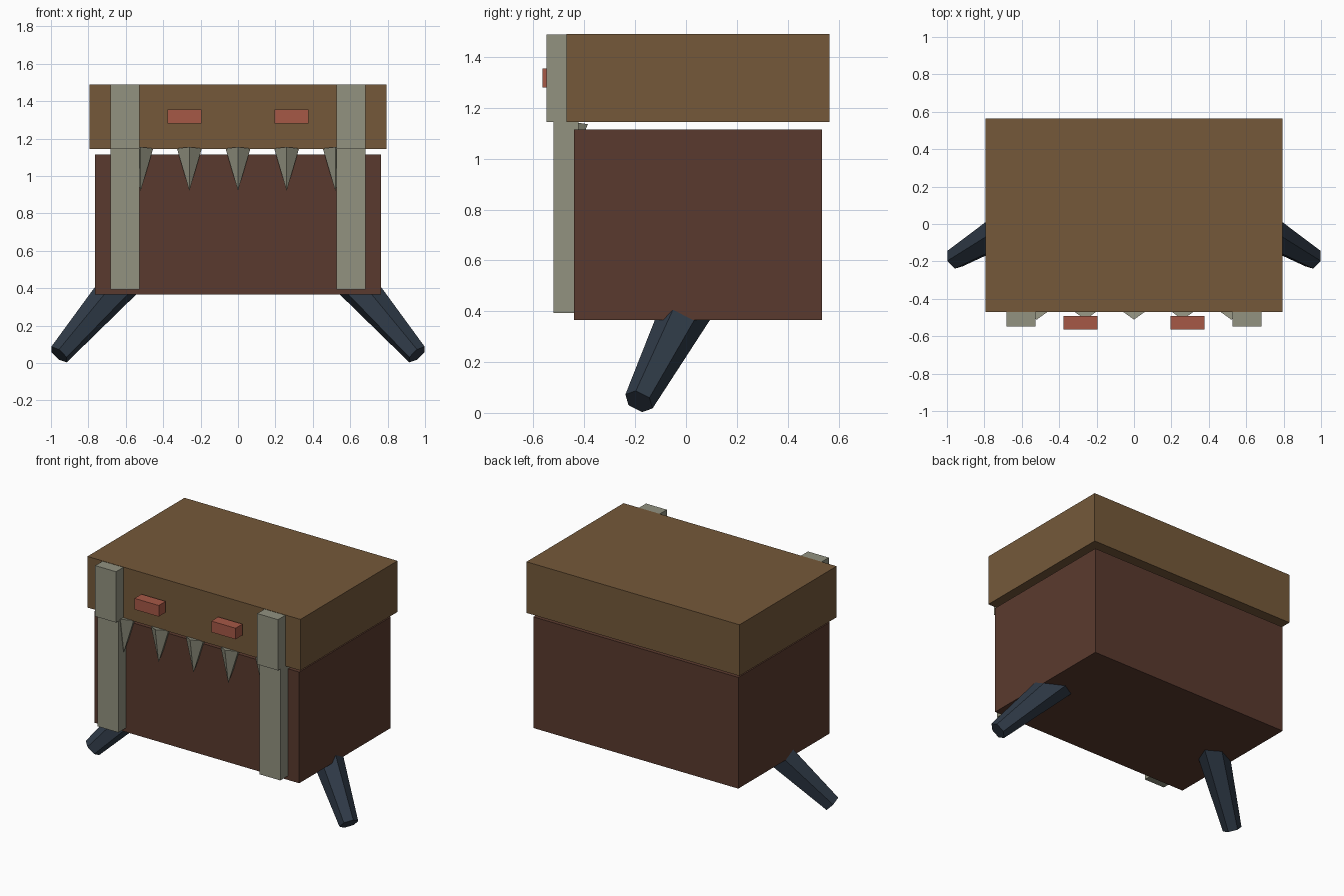
import bpy, bmesh, math
from mathutils import Vector

if "Cube" in bpy.data.objects:
    bpy.data.objects.remove(bpy.data.objects["Cube"])


def srgb(r, g, b):
    f = lambda c: c / 12.92 if c <= 0.04045 else ((c + 0.055) / 1.055) ** 2.4
    return (f(r / 255), f(g / 255), f(b / 255), 1)


def material(name, *rgb):
    m = bpy.data.materials.new(name)
    m.diffuse_color = srgb(*rgb)
    m.use_nodes = True
    m.node_tree.nodes["Principled BSDF"].inputs["Base Color"].default_value = m.diffuse_color
    return m


dark_wood = material("dark_wood", 90, 58, 46)
light_wood = material("light_wood", 117, 89, 58)
pale_metal = material("pale_grey", 146, 146, 128)
dark_blue = material("dark_blue", 47, 58, 71)
red = material("red", 166, 88, 70)


def finish(name, bm, mat):
    bmesh.ops.recalc_face_normals(bm, faces=bm.faces)
    me = bpy.data.meshes.new(name)
    bm.to_mesh(me)
    bm.free()
    me.materials.append(mat)
    ob = bpy.data.objects.new(name, me)
    bpy.context.collection.objects.link(ob)
    return ob


def box(name, x, y, z, mat):
    """Box from (min, max) pairs."""
    bm = bmesh.new()
    bmesh.ops.create_cube(bm, size=1)
    for v in bm.verts:
        v.co = [sum(r) / 2 + c * (r[1] - r[0]) for r, c in zip((x, y, z), v.co)]
    return finish(name, bm, mat)


def taper(name, a, b, ra, rb, sides, side_dir, phase, mat):
    """Tapered prism from a to b; rb = 0 gives a point. phase turns it from side_dir."""
    a, b = Vector(a), Vector(b)
    axis = (b - a).normalized()
    u = Vector(side_dir)
    u = (u - axis * u.dot(axis)).normalized()
    w = axis.cross(u)
    bm = bmesh.new()
    angles = [phase + math.tau * k / sides for k in range(sides)]
    ring = lambda c, r: [bm.verts.new(c + r * (u * math.cos(t) + w * math.sin(t))) for t in angles]
    low = ring(a, ra)
    bm.faces.new(low)
    if rb:
        high = ring(b, rb)
        bm.faces.new(high)
    else:
        high = [bm.verts.new(b)] * sides
    for k in range(sides):
        n = (k + 1) % sides
        quad = [low[k], low[n], high[n]] + ([high[k]] if rb else [])
        bm.faces.new(quad)
    return finish(name, bm, mat)


# Chest body and lid, with an open gap between them
box("body", (-0.765, 0.765), (-0.44, 0.535), (0.365, 1.115), dark_wood)
box("lid", (-0.795, 0.795), (-0.47, 0.565), (1.145, 1.49), light_wood)

for side, s in (("left", -1), ("right", 1)):
    span = lambda p, q: tuple(sorted((s * p, s * q)))
    # Straps and eyes
    box(side + "_lid_strap", span(0.527, 0.682), (-0.548, -0.45), (1.145, 1.488), pale_metal)
    box(side + "_body_strap", span(0.527, 0.682), (-0.522, -0.422), (0.393, 1.145), pale_metal)
    box(side + "_eye", span(0.196, 0.377), (-0.565, -0.491), (1.28, 1.355), red)
    # Splayed six-sided leg, thicker at the hip
    foot = Vector((s * 0.957, -0.185, 0.045))
    hip = foot + 1.25 * Vector((-s * 0.277, 0.165, 0.32))
    taper(side + "_leg", foot, hip, 0.06, 0.105, 6, (s, 0, 0), math.pi / 6, dark_blue)

# Row of teeth, tilted slightly forward, one edge to the front
for i in range(5):
    x = 0.26 * (i - 2)
    taper(f"tooth_{i + 1}", (x, -0.442, 1.144), (x, -0.475, 0.92),
          0.07, 0, 5, (0, -1, 0), 0, pale_metal)
